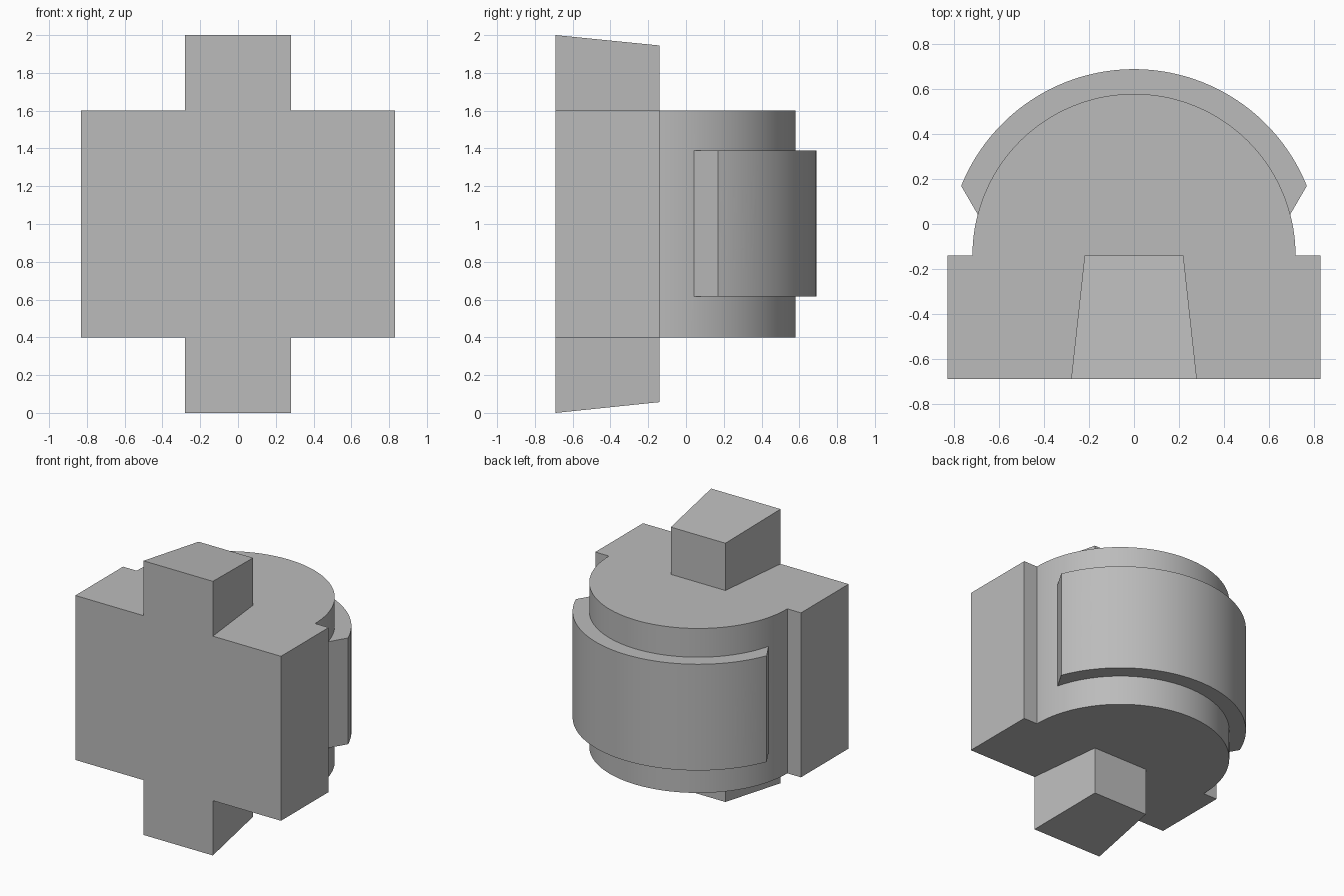
import bpy
import bmesh
from math import sin, cos, radians, pi
from mathutils import Matrix, Vector

if "Cube" in bpy.data.objects:
    bpy.data.objects.remove(bpy.data.objects["Cube"], do_unlink=True)

grey = bpy.data.materials.new("Plain Grey")
grey.use_nodes = True
colour = (0.5, 0.5, 0.5, 1)
grey.diffuse_color = colour
grey.node_tree.nodes["Principled BSDF"].inputs["Base Color"].default_value = colour

FRONT, AXIS_Y = -0.69, -0.14   # front face, and the centre line of the round back


def make_object(name, bm):
    bmesh.ops.recalc_face_normals(bm, faces=bm.faces)
    mesh = bpy.data.meshes.new(name)
    bm.to_mesh(mesh)
    bm.free()
    obj = bpy.data.objects.new(name, mesh)
    bpy.context.collection.objects.link(obj)
    mesh.materials.append(grey)
    return obj


def prism(name, outline, z0, z1):
    bm = bmesh.new()
    face = bm.faces.new([bm.verts.new((x, y, z0)) for x, y in outline])
    top = bmesh.ops.extrude_face_region(bm, geom=[face])
    verts = [v for v in top["geom"] if isinstance(v, bmesh.types.BMVert)]
    bmesh.ops.translate(bm, vec=(0, 0, z1 - z0), verts=verts)
    return make_object(name, bm)


def arc(radius, start, end, steps=72):
    angles = [radians(start + (end - start) * i / steps) for i in range(steps + 1)]
    return [(radius * cos(a), AXIS_Y + radius * sin(a)) for a in angles]


def drill(name, start, end, radius):
    start, end = Vector(start), Vector(end)
    along = end - start
    bm = bmesh.new()
    bmesh.ops.create_cone(bm, cap_ends=True, segments=48, radius1=radius,
                          radius2=radius, depth=along.length)
    turn = along.to_track_quat('Z', 'Y').to_matrix().to_4x4()
    bm.transform(Matrix.Translation((start + end) / 2) @ turn)
    return make_object(name, bm)


def combine(target, tool, operation):
    mod = target.modifiers.new(tool.name, 'BOOLEAN')
    mod.operation, mod.object, mod.solver = operation, tool, 'EXACT'
    bpy.context.view_layer.objects.active = target
    bpy.ops.object.modifier_apply(modifier=mod.name)
    bpy.data.objects.remove(tool, do_unlink=True)


# Body: rectangular plate with a half-round back
body = prism("body", [(-0.83, AXIS_Y), (-0.83, FRONT), (0.83, FRONT), (0.83, AXIS_Y)]
             + arc(0.72, 0, 180), 0.4, 1.6)

# Raised band around the back, with slanted ends
band = prism("band", arc(0.83, 21.9, 158.1) + [(-0.66, -0.02), (0.66, -0.02)], 0.615, 1.39)
combine(body, band, 'UNION')

# Radial pockets at the band ends, each met by a small hole from the front
for side in (1, -1):
    dx, dy = side * cos(radians(28)), sin(radians(28))
    pocket = drill("pocket", (0.47 * dx, AXIS_Y + 0.47 * dy, 1),
                   (1.1 * dx, AXIS_Y + 1.1 * dy, 1), 0.14)
    combine(body, pocket, 'DIFFERENCE')
    hole = drill("pin_hole", (side * 0.485, FRONT - 0.1, 1), (side * 0.485, 0.02, 1), 0.043)
    combine(body, hole, 'DIFFERENCE')


# Tapered tabs above and below the body
def tab(name, z_body, z_front, z_back):
    bm = bmesh.new()
    for y, half, z_end in ((FRONT, 0.28, z_front), (AXIS_Y, 0.22, z_back)):
        for x in (-half, half):
            bm.verts.new((x, y, z_body))
            bm.verts.new((x, y, z_end))
    hull = bmesh.ops.convex_hull(bm, input=bm.verts)
    bmesh.ops.dissolve_limit(bm, angle_limit=pi / 180, verts=bm.verts, edges=bm.edges)
    return make_object(name, bm)


tab("top_tab", 1.6, 2.0, 1.945)
tab("bottom_tab", 0.4, 0.0, 0.057)

# Smooth the round walls, keep the edges sharp
bpy.ops.object.select_all(action='DESELECT')
body.select_set(True)
bpy.context.view_layer.objects.active = body
bpy.ops.object.shade_smooth_by_angle(angle=radians(25))
